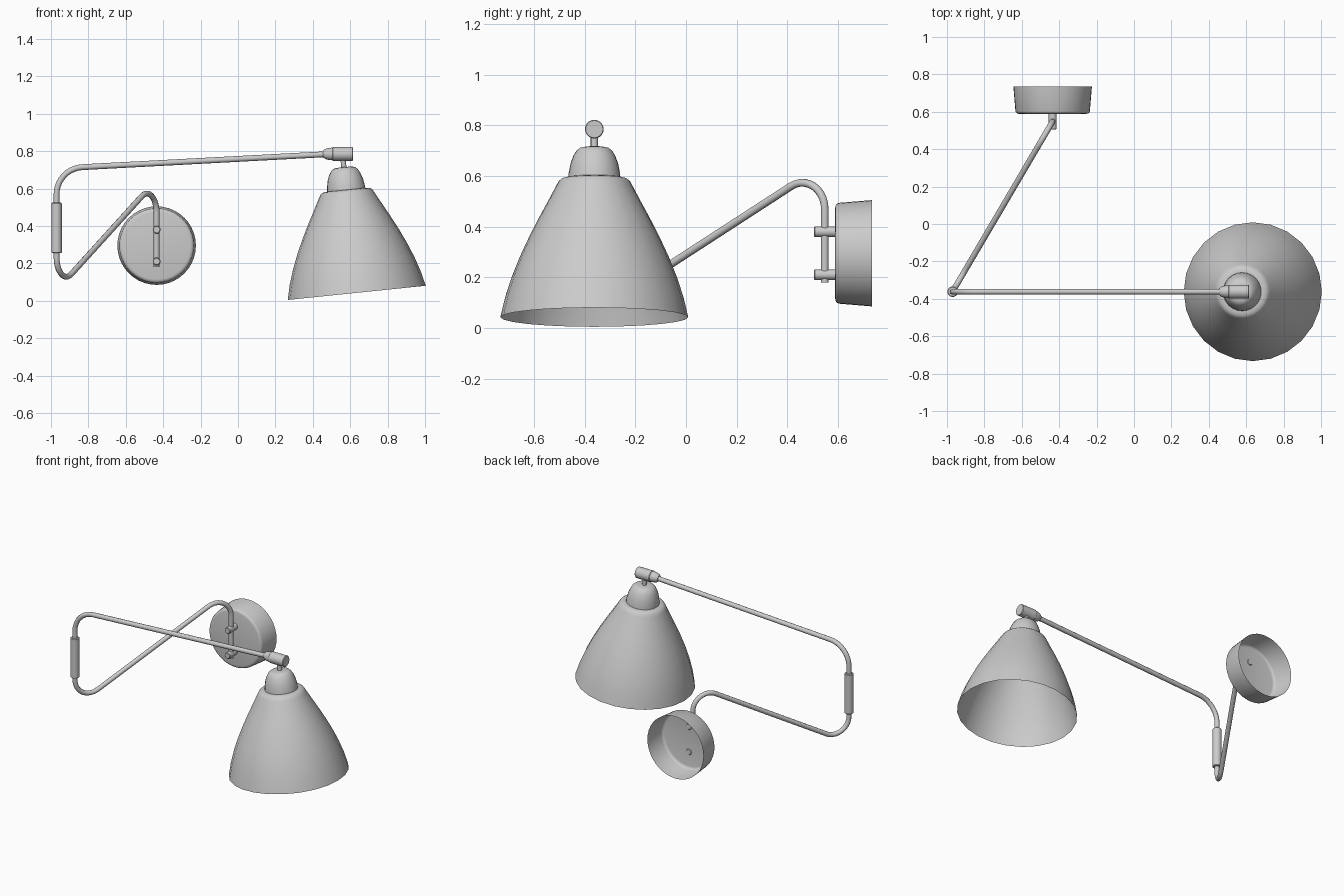
import bpy, bmesh, math
from mathutils import Vector, Matrix

if "Cube" in bpy.data.objects:
    bpy.data.objects.remove(bpy.data.objects["Cube"])


def lathe(name, profile, origin, axis, sides, angle=35):
    """Spin (radius, height) points about an axis; radius 0 closes an end."""
    bm = bmesh.new()
    rings = []
    for r, h in profile:
        if r == 0:
            rings.append([bm.verts.new((0, 0, h))] * sides)
        else:
            rings.append([bm.verts.new((r * math.cos(2 * math.pi * i / sides),
                                        r * math.sin(2 * math.pi * i / sides), h))
                          for i in range(sides)])
    for a, b in zip(rings, rings[1:]):
        for i in range(sides):
            j = (i + 1) % sides
            bm.faces.new(list(dict.fromkeys((a[i], a[j], b[j], b[i]))))
    bmesh.ops.recalc_face_normals(bm, faces=bm.faces)
    rot = Vector((0, 0, 1)).rotation_difference(Vector(axis)).to_matrix().to_4x4()
    bm.transform(Matrix.Translation(origin) @ rot)
    mesh = bpy.data.meshes.new(name)
    bm.to_mesh(mesh)
    bm.free()
    obj = bpy.data.objects.new(name, mesh)
    bpy.context.collection.objects.link(obj)
    smooth(obj, angle)
    return obj


def smooth(obj, angle):
    bpy.ops.object.select_all(action='DESELECT')
    obj.select_set(True)
    bpy.context.view_layer.objects.active = obj
    bpy.ops.object.shade_smooth_by_angle(angle=math.radians(angle))


def cylinder(name, start, axis, length, r, sides=16, bevel=0.004):
    return lathe(name, [(0, 0), (r - bevel, 0), (r, bevel), (r, length - bevel),
                        (r - bevel, length), (0, length)], start, axis, sides)


def fillet(prev, corner, nxt, radius, steps=10):
    """Points of a circular arc rounding off a corner."""
    u = (prev - corner).normalized()
    v = (nxt - corner).normalized()
    half = u.angle(v) / 2
    centre = corner + (u + v).normalized() * radius / math.sin(half)
    a = corner + u * radius / math.tan(half) - centre
    b = corner + v * radius / math.tan(half) - centre
    turn = a.angle(b)
    n = a.cross(b).normalized()
    return [centre + Matrix.Rotation(turn * i / steps, 3, n) @ a for i in range(steps + 1)]


def tube(name, corners, radius, bend):
    pts = [Vector(c) for c in corners]
    path = [pts[0]]
    for p, c, n in zip(pts, pts[1:], pts[2:]):
        path += fillet(p, c, n, bend)
    path.append(pts[-1])
    curve = bpy.data.curves.new(name, 'CURVE')
    curve.dimensions = '3D'
    curve.bevel_depth = radius
    curve.bevel_resolution = 3
    curve.use_fill_caps = True
    spline = curve.splines.new('POLY')
    spline.points.add(len(path) - 1)
    for sp, p in zip(spline.points, path):
        sp.co = (*p, 1)
    obj = bpy.data.objects.new(name, curve)
    bpy.context.collection.objects.link(obj)
    bpy.ops.object.select_all(action='DESELECT')
    obj.select_set(True)
    bpy.context.view_layer.objects.active = obj
    bpy.ops.object.convert(target='MESH')
    smooth(bpy.context.view_layer.objects.active, 40)


PX, PZ = -0.435, 0.295      # wall plate centre
EX, AY = -0.97, -0.362      # elbow position

# Wall plate: shallow cup open at the back
lathe("wall_plate", [(0.21, 0), (0.199, 0.132), (0.196, 0.139), (0.189, 0.144),
                     (0.18, 0.146), (0, 0.146)], (PX, 0.735, PZ), (0, -1, 0), 40)

# Pins holding the pivot rod
for label, z in (("upper", 0.38), ("lower", 0.21)):
    cylinder(label + "_pin", (PX, 0.592, z), (0, -1, 0), 0.087, 0.021)

# Lower arm, from the plate to the elbow
tube("lower_arm", [(PX, 0.548, 0.18), (PX, 0.548, 0.646),
                   (EX, AY, 0.056), (EX, AY, 0.30)], 0.0155, 0.103)

# Elbow sleeve
cylinder("elbow_sleeve", (EX, AY, 0.255), (0, 0, 1), 0.27, 0.028, 20)

# Upper arm, from the elbow to the socket
tube("upper_arm", [(EX, AY, 0.48), (EX, AY, 0.707), (0.50, AY, 0.785)], 0.0155, 0.145)

# Socket at the arm end, with tapered collar
lathe("arm_socket", [(0, 0), (0.018, 0), (0.027, 0.012), (0.032, 0.03), (0.034, 0.05),
                     (0.037, 0.053), (0.037, 0.157), (0.034, 0.16), (0, 0.16)],
      (0.455, AY, 0.785), (1, 0, 0), 20)

# Tilted shade, cap and stem share one axis
tilt = math.radians(5.87)
axis = (-math.sin(tilt), 0, math.cos(tilt))
base = (0.635, AY, 0.0425)
lathe("shade", [(0.371, 0), (0.352, 0.08), (0.326, 0.16), (0.294, 0.24), (0.257, 0.32),
                (0.216, 0.40), (0.178, 0.47), (0.149, 0.525), (0.140, 0.541),
                (0.130, 0.549), (0.115, 0.553), (0.098, 0.554)], base, axis, 24, 60)
lathe("shade_cap", [(0.103, 0.551), (0.101, 0.575), (0.094, 0.61), (0.083, 0.64),
                    (0.071, 0.66), (0.058, 0.671), (0.04, 0.675), (0, 0.676)],
      base, axis, 24, 60)
lathe("shade_stem", [(0.014, 0.66), (0.014, 0.735)], base, axis, 14)
